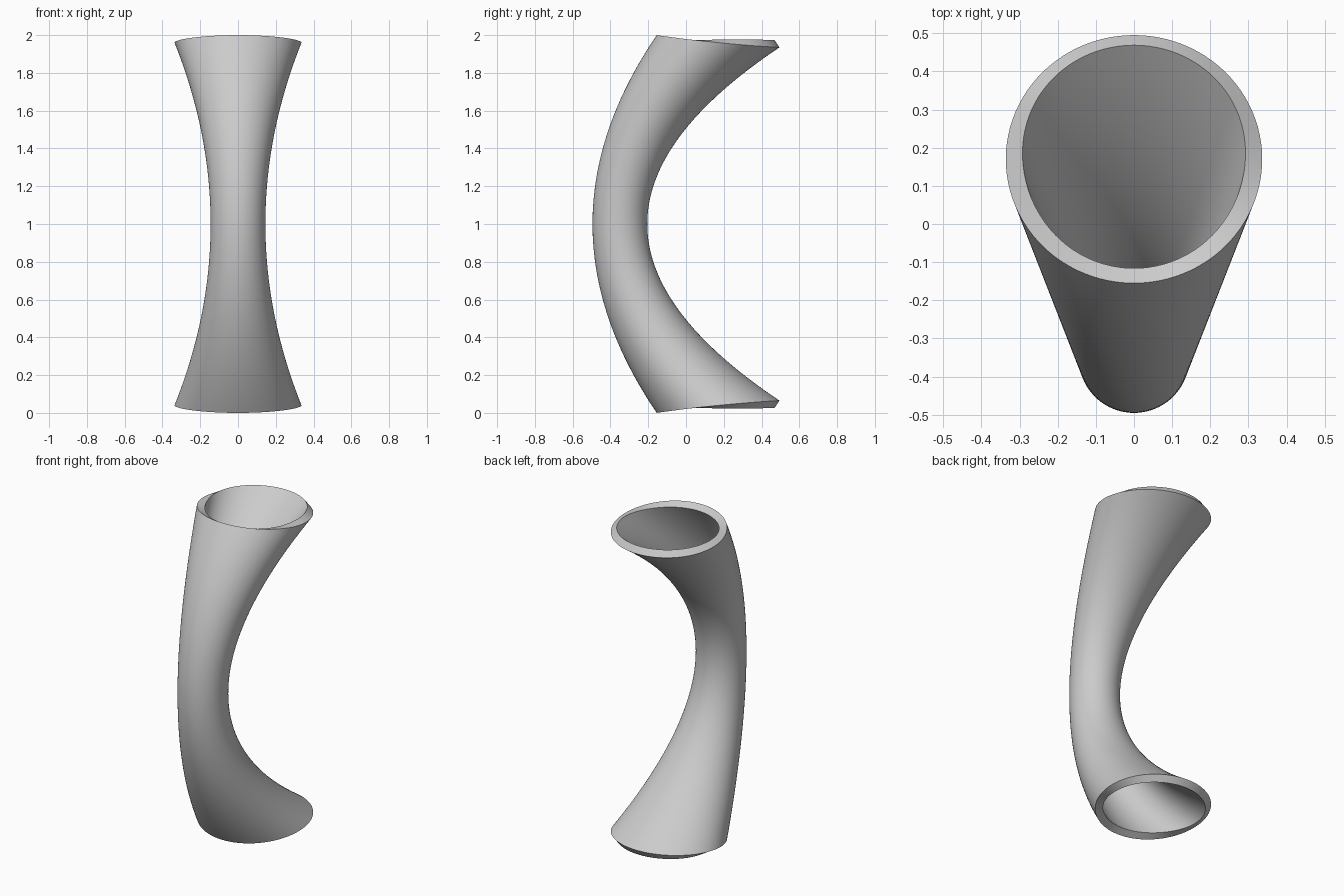
import bpy, bmesh, math

if "Cube" in bpy.data.objects:
    bpy.data.objects.remove(bpy.data.objects["Cube"])

SIDES, ROWS, WALL = 96, 64, 0.047


def lerp(a, b, t):
    return a + (b - a) * t


def ring_point(v, a):
    """Point on the outer skin; v runs -1 (bottom) to 1 (top)."""
    s = v * v                                   # bow and flare are parabolic
    front, back = lerp(-0.495, -0.155, s), lerp(-0.205, 0.495, s)
    width = lerp(0.145, 0.336, s)
    u = (1 - math.cos(a)) / 2                   # 0 at the front, 1 at the back
    dip = 0.065 * (1.45 * u - 0.45 * u * u)     # slightly tilted sections
    return (width * math.sin(a), lerp(front, back, u), 1 + v * (1 - dip))


# curved, flared outer skin
bm = bmesh.new()
rings = []
for i in range(ROWS + 1):
    v = 2 * i / ROWS - 1
    rings.append([bm.verts.new(ring_point(v, 2 * math.pi * j / SIDES))
                  for j in range(SIDES)])
for lower, upper in zip(rings, rings[1:]):
    for j in range(SIDES):
        k = (j + 1) % SIDES
        bm.faces.new((lower[j], lower[k], upper[k], upper[j]))
bm.normal_update()
mesh = bpy.data.meshes.new("curved_tube")
bm.to_mesh(mesh)
bm.free()
tube = bpy.data.objects.new("curved_tube", mesh)
bpy.context.collection.objects.link(tube)

# wall thickness, leaving both ends open
solid = tube.modifiers.new("wall", 'SOLIDIFY')
solid.thickness = WALL
solid.offset = -1
bpy.context.view_layer.objects.active = tube
tube.select_set(True)
bpy.ops.object.modifier_apply(modifier=solid.name)
bpy.ops.object.shade_smooth_by_angle(angle=math.radians(35))
